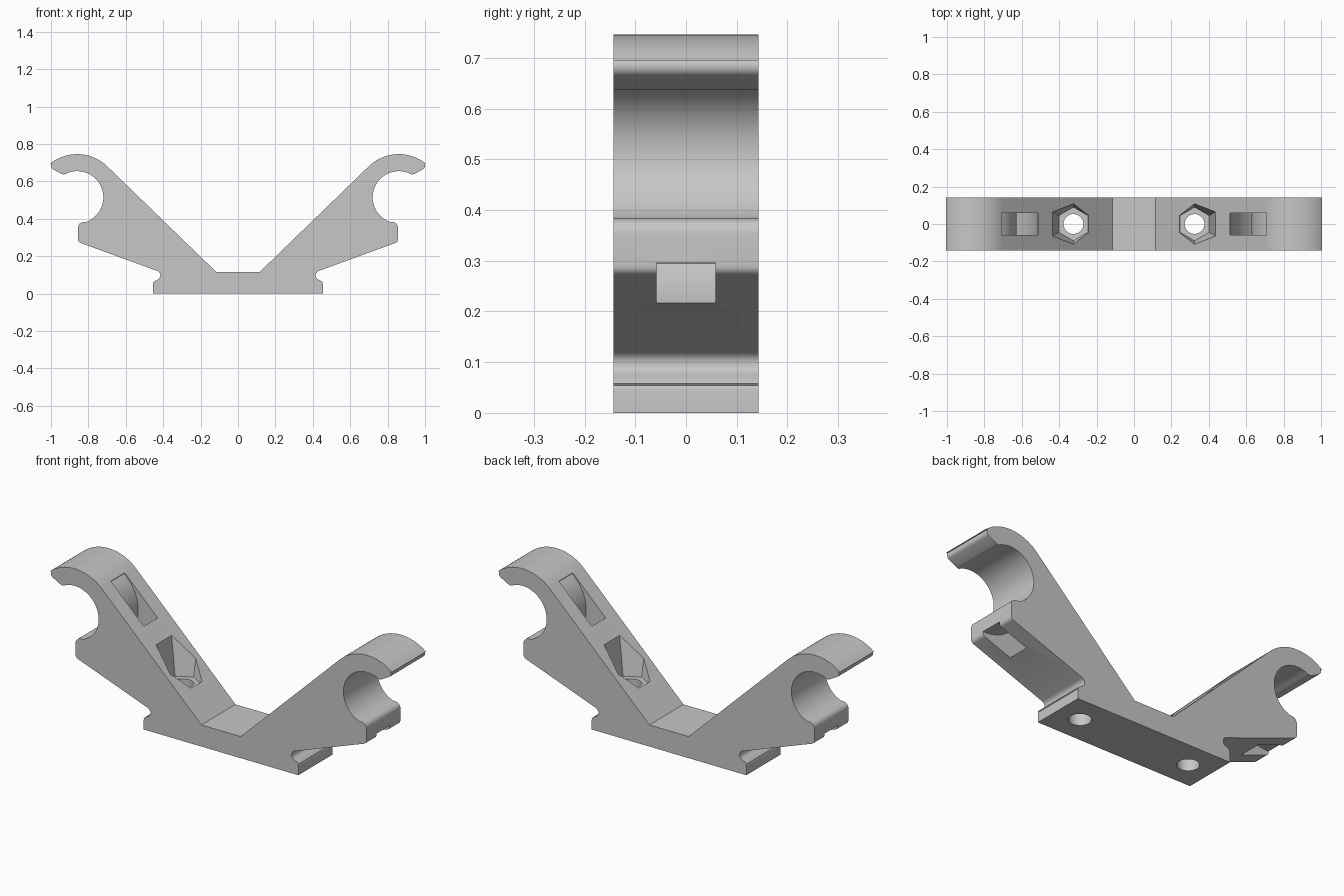
import bpy, bmesh
from math import radians, cos, sin, pi

old = bpy.data.objects.get("Cube")
if old:
    bpy.data.objects.remove(old, do_unlink=True)

HALF_DEPTH = 0.143
HOOK = (0.86, 0.515)      # centre of the open clip
STRAP = (0.845, 0.512)    # centre of the curved strap slot

grey = bpy.data.materials.new("matte_grey")
grey.use_nodes = True
colour = (0.57, 0.57, 0.57, 1)
grey.diffuse_color = colour
grey.node_tree.nodes["Principled BSDF"].inputs["Base Color"].default_value = colour


def arc(centre, radius, start, end, steps):
    """Points on a circular arc, angles in degrees."""
    angles = [radians(start + (end - start) * i / steps) for i in range(steps + 1)]
    return [(centre[0] + radius * cos(a), centre[1] + radius * sin(a)) for a in angles]


def finish(name, bm):
    bmesh.ops.recalc_face_normals(bm, faces=bm.faces)
    mesh = bpy.data.meshes.new(name)
    bm.to_mesh(mesh)
    bm.free()
    mesh.materials.append(grey)
    ob = bpy.data.objects.new(name, mesh)
    bpy.context.collection.objects.link(ob)
    return ob


def extrude_profile(name, points, half):
    """Solid from an x-z outline, centred on y = 0."""
    bm = bmesh.new()
    face = bm.faces.new([bm.verts.new((x, -half, z)) for x, z in points])
    new = bmesh.ops.extrude_face_region(bm, geom=[face])["geom"]
    verts = [v for v in new if isinstance(v, bmesh.types.BMVert)]
    bmesh.ops.translate(bm, verts=verts, vec=(0, 2 * half, 0))
    return finish(name, bm)


def prism(name, x, z0, z1, r0, r1, sides):
    """Upright tapered prism with a corner pointing along y."""
    bm = bmesh.new()
    rings = []
    for z, r in ((z0, r0), (z1, r1)):
        rings.append([bm.verts.new((x + r * sin(2 * pi * i / sides),
                                    r * cos(2 * pi * i / sides), z))
                      for i in range(sides)])
        bm.faces.new(rings[-1])
    for i in range(sides):
        j = (i + 1) % sides
        bm.faces.new((rings[0][i], rings[0][j], rings[1][j], rings[1][i]))
    return finish(name, bm)


# Right-hand half of the outline, from the foot up to the inner floor
half = [(0.455, 0)]
half += arc((0.440, 0.045), 0.015, 0, 50, 4)             # foot edge
half[-1:] = [(0.455, 0.058), (0.448, 0.066)]
half += arc((0.440, 0.098), 0.025, 240, 115, 10)         # groove above the foot
half += arc((0.835, 0.290), 0.020, -70, 0, 6)            # lower jaw corner
half += arc((0.825, 0.353), 0.030, 0, 90, 8)             # lower jaw lip
half += arc(HOOK, 0.14, 250, 62, 40)                     # clip seat
half += [(0.935, 0.638), (0.945, 0.641)]
half += arc((0.978, 0.684), 0.022, -60, 30, 8)           # finger tip
half += arc(HOOK, 0.231, 51, 134.5, 24)                  # outside of finger
half += [(0.115, 0.115)]

outline = half + [(-x, z) for x, z in reversed(half)]
body = extrude_profile("clip_bracket", outline, HALF_DEPTH)

# Cutters: strap slots, nut pockets and screw holes on both sides
ring = arc(STRAP, 0.217, 60, 300, 56) + arc(STRAP, 0.332, 300, 60, 56)
# keep only the sector that passes through the arm
ring = arc(STRAP, 0.217, 128, 290, 44) + arc(STRAP, 0.332, 290, 128, 44)
cutters = []
for side, s in (("left", 1), ("right", -1)):
    cutters.append(extrude_profile(side + "_strap_slot_cutter",
                                   [(s * x, z) for x, z in ring], 0.058))
    cutters.append(prism(side + "_nut_pocket_cutter", s * 0.324,
                         0.225, 0.625, 0.090, 0.168, 6))
    cutters.append(prism(side + "_screw_hole_cutter", s * 0.324,
                         -0.1, 0.3, 0.053, 0.053, 40))

for cutter in cutters:
    mod = body.modifiers.new(cutter.name, 'BOOLEAN')
    mod.operation = 'DIFFERENCE'
    mod.solver = 'EXACT'
    mod.object = cutter

# Bake the cuts, then remove the cutters
bpy.context.view_layer.update()
graph = bpy.context.evaluated_depsgraph_get()
result = bpy.data.meshes.new_from_object(body.evaluated_get(graph))
body.modifiers.clear()
body.data = result
result.name = "clip_bracket"
result.materials.clear()
result.materials.append(grey)
for poly in result.polygons:
    poly.material_index = 0
for cutter in cutters:
    bpy.data.objects.remove(cutter, do_unlink=True)

# Smooth curves, crisp edges
bpy.ops.object.select_all(action='DESELECT')
body.select_set(True)
bpy.context.view_layer.objects.active = body
bpy.ops.object.shade_smooth_by_angle(angle=radians(25))
